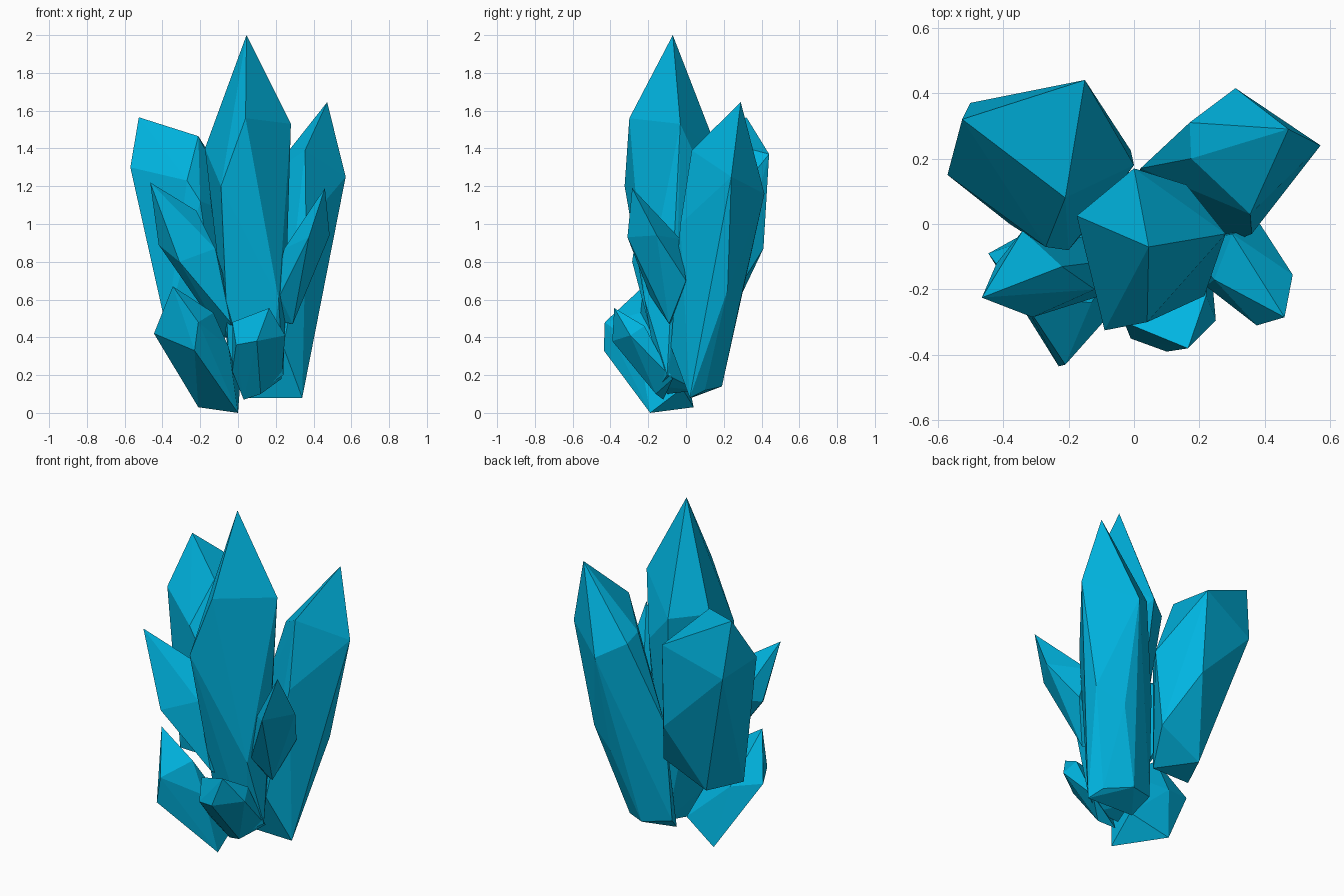
import bpy, bmesh

mat = bpy.data.materials.new("crystal_teal")
mat.diffuse_color = (0.0, 0.46, 0.75, 1)


def crystal(name, tip, shoulders, root):
    """Faceted shard: the convex hull of a tip, a shoulder ring and a tapered root."""
    bm = bmesh.new()
    for p in [tip] + shoulders + root:
        bm.verts.new(p)
    res = bmesh.ops.convex_hull(bm, input=bm.verts[:])
    loose = {g for g in res["geom_interior"] + res["geom_unused"]
             if isinstance(g, bmesh.types.BMVert)}
    bmesh.ops.delete(bm, geom=list(loose), context='VERTS')
    bmesh.ops.dissolve_limit(bm, angle_limit=0.02, verts=bm.verts[:], edges=bm.edges[:])
    bmesh.ops.recalc_face_normals(bm, faces=bm.faces[:])
    me = bpy.data.meshes.new(name)
    bm.to_mesh(me)
    bm.free()
    me.materials.append(mat)
    bpy.context.collection.objects.link(bpy.data.objects.new(name, me))


# Tall middle shard
crystal("centre_crystal", (0.045, -0.07, 2.0),
        [(-0.175, 0.025, 1.40), (0, 0.17, 1.38), (0.28, -0.03, 1.53),
         (0.04, -0.30, 1.56), (-0.09, -0.325, 1.20), (0.16, 0.12, 1.2)],
        [(0.215, -0.22, 0.60), (0.24, -0.05, 0.60), (-0.05, -0.14, 0.30),
         (0.24, -0.10, 0.20), (0.03, -0.10, 0.10), (0.08, 0.06, 0.12),
         (0.15, -0.14, 0.14)])

# Broad blunt shard at the back left
crystal("back_left_crystal", (-0.525, 0.32, 1.565),
        [(-0.21, 0.08, 1.465), (-0.15, 0.44, 1.37), (-0.57, 0.15, 1.30),
         (-0.27, -0.07, 1.23), (-0.20, -0.08, 1.12), (-0.50, 0.37, 1.23),
         (0, 0.18, 1.05)],
        [(-0.14, 0.41, 0.87), (-0.01, 0.225, 0.575), (-0.28, 0.21, 0.45),
         (-0.38, 0.0, 0.45), (-0.10, 0.04, 0.42)])

# Tall shard at the back right
crystal("back_right_crystal", (0.472, 0.29, 1.645),
        [(0.57, 0.24, 1.25), (0.31, 0.415, 1.16), (0.17, 0.31, 1.24),
         (0.175, 0.20, 1.27), (0.355, 0.03, 1.39), (0.36, -0.03, 1.0),
         (0.02, 0.17, 0.75)],
        [(0.45, 0.22, 0.65), (0.30, 0.28, 0.56), (0.34, 0.02, 0.08),
         (0.30, 0.10, 0.12), (0.16, 0.19, 0.14), (0, 0.13, 0.165),
         (0.04, 0.03, 0.08), (0.24, -0.08, 0.35)])

# Medium shards either side of the middle
crystal("left_crystal", (-0.465, -0.225, 1.22),
        [(-0.42, -0.12, 0.89), (-0.22, -0.13, 1.07), (-0.12, -0.20, 0.87),
         (-0.31, -0.285, 0.80), (-0.34, -0.02, 0.92)],
        [(-0.04, -0.20, 0.48), (-0.08, -0.05, 0.40), (0.02, -0.10, 0.40)])
crystal("right_crystal", (0.46, -0.285, 1.19),
        [(0.485, -0.155, 0.94), (0.375, -0.31, 0.93), (0.385, 0.0, 0.70),
         (0.245, -0.17, 0.87), (0.30, -0.03, 0.92)],
        [(0.29, -0.09, 0.47), (0.22, -0.19, 0.62), (0.15, -0.06, 0.50)])

# Low stubby shards at the front
crystal("front_left_crystal", (-0.345, -0.225, 0.67),
        [(-0.445, -0.09, 0.42), (-0.23, -0.435, 0.33), (-0.21, -0.43, 0.48),
         (-0.13, -0.24, 0.53), (-0.05, -0.25, 0.35)],
        [(0, -0.19, 0.0), (-0.21, 0.04, 0.03), (-0.27, -0.03, 0.38),
         (0.01, -0.02, 0.13)])
crystal("front_small_crystal", (0.165, -0.38, 0.555),
        [(0.25, -0.295, 0.41), (0.10, -0.39, 0.38), (-0.01, -0.35, 0.36),
         (-0.03, -0.30, 0.48), (0.22, -0.22, 0.46)],
        [(-0.03, -0.22, 0.22), (0.03, -0.12, 0.07), (0.12, -0.16, 0.10),
         (0.23, -0.07, 0.18)])
